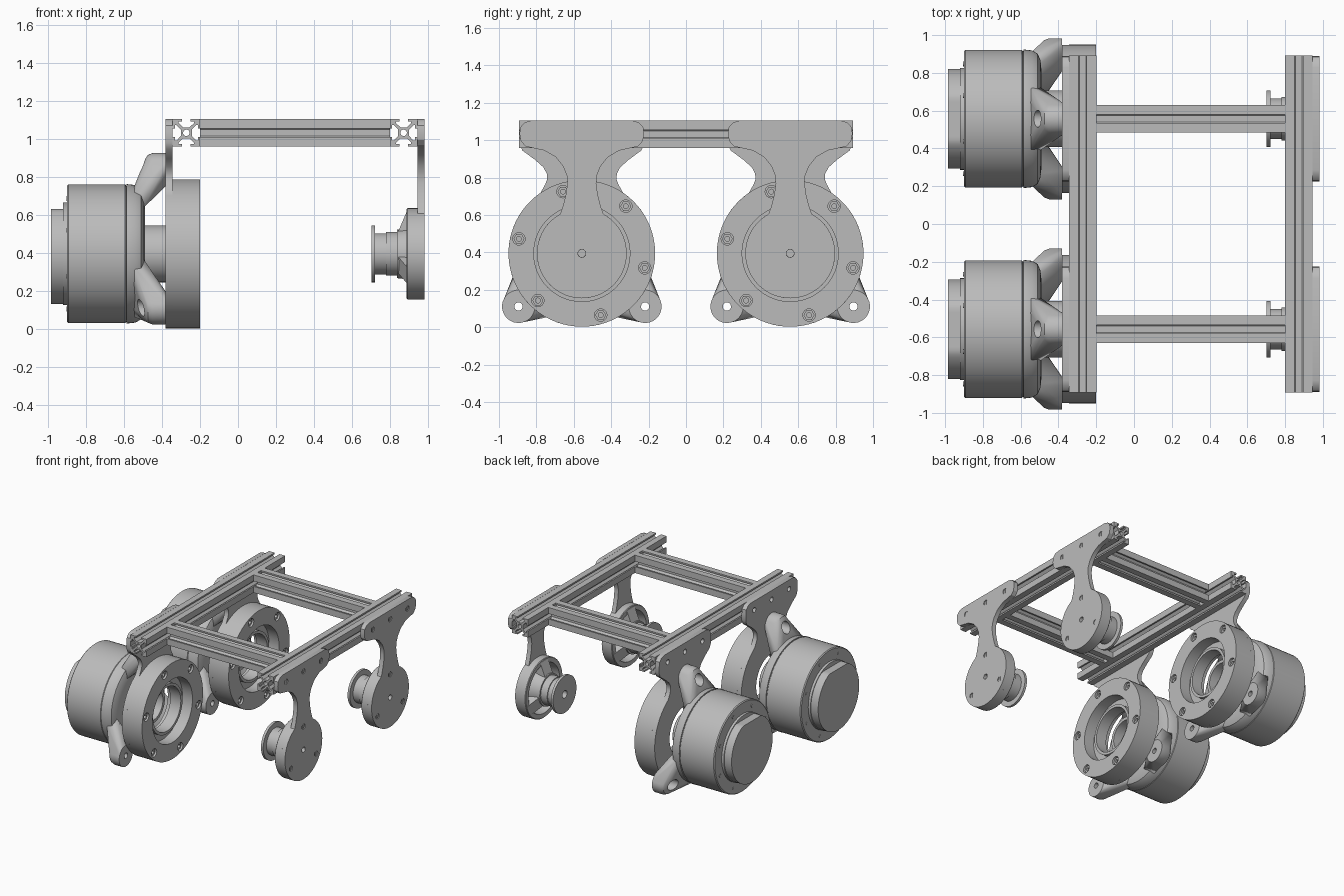
import bpy, bmesh, math
from mathutils import Matrix, Vector

if "Cube" in bpy.data.objects:
    bpy.data.objects.remove(bpy.data.objects["Cube"])

metal = bpy.data.materials.new("grey_metal")
metal.use_nodes = True
GREY = (0.5, 0.5, 0.5, 1)
metal.diffuse_color = GREY
metal.node_tree.nodes["Principled BSDF"].inputs["Base Color"].default_value = GREY

AXLE_Z = 0.395
SIDES = (("front", -0.557), ("rear", 0.557))
ALONG_X = Matrix(((0, 0, 1, 0), (1, 0, 0, 0), (0, 1, 0, 0), (0, 0, 0, 1)))
ALONG_Y = ALONG_X @ ALONG_X


def activate(obj):
    bpy.ops.object.select_all(action='DESELECT')
    obj.select_set(True)
    bpy.context.view_layer.objects.active = obj


def smooth(obj):
    activate(obj)
    bpy.ops.object.shade_smooth_by_angle(angle=math.radians(32))


def from_bmesh(name, bm, loc):
    bmesh.ops.remove_doubles(bm, verts=bm.verts, dist=1e-5)
    bmesh.ops.recalc_face_normals(bm, faces=bm.faces)
    mesh = bpy.data.meshes.new(name)
    bm.to_mesh(mesh)
    bm.free()
    mesh.materials.append(metal)
    obj = bpy.data.objects.new(name, mesh)
    obj.location = loc
    bpy.context.collection.objects.link(obj)
    smooth(obj)
    return obj


def circle(r, u=0, v=0, n=72, phase=0):
    return [(u + r * math.cos(phase + math.tau * i / n),
             v + r * math.sin(phase + math.tau * i / n)) for i in range(n)]


def polar(r, deg):
    return r * math.cos(math.radians(deg)), r * math.sin(math.radians(deg))


def plate(name, loops, start, end, centre, axes=ALONG_X):
    """Extrude an outline with holes between two stations along an axis."""
    cu = bpy.data.curves.new(name, 'CURVE')
    cu.dimensions, cu.fill_mode = '2D', 'BOTH'
    cu.extrude = (end - start) / 2
    for loop in loops:
        s = cu.splines.new('POLY')
        s.points.add(len(loop) - 1)
        for p, (u, v) in zip(s.points, loop):
            p.co = (u, v, 0, 1)
        s.use_cyclic_u = True
    tmp = bpy.data.objects.new(name, cu)
    bpy.context.collection.objects.link(tmp)
    bpy.context.view_layer.update()
    mesh = bpy.data.meshes.new_from_object(
        tmp.evaluated_get(bpy.context.evaluated_depsgraph_get()))
    bm = bmesh.new()
    bm.from_mesh(mesh)
    bpy.data.objects.remove(tmp)
    bpy.data.meshes.remove(mesh)
    bm.transform(axes @ Matrix.Translation((0, 0, (start + end) / 2)))
    return from_bmesh(name, bm, centre)


def revolve(name, profile, centre, steps=72):
    """Spin a closed (x, radius) profile round the x axis."""
    bm = bmesh.new()
    vs = [bm.verts.new((x, 0, r)) for x, r in profile]
    es = [bm.edges.new((a, b)) for a, b in zip(vs, vs[1:] + vs[:1])]
    bmesh.ops.spin(bm, geom=vs + es, cent=(0, 0, 0), axis=(1, 0, 0),
                   angle=math.tau, steps=steps)
    bmesh.ops.dissolve_degenerate(bm, edges=bm.edges, dist=1e-6)
    return from_bmesh(name, bm, centre)


def hull(name, points, centre):
    bm = bmesh.new()
    for p in points:
        bm.verts.new(p)
    res = bmesh.ops.convex_hull(bm, input=bm.verts)
    bmesh.ops.delete(bm, geom=[v for v in res["geom_interior"] if isinstance(v, bmesh.types.BMVert)],
                     context='VERTS')
    return from_bmesh(name, bm, centre)


def cut(obj, cutter):
    mod = obj.modifiers.new("hole", 'BOOLEAN')
    mod.operation, mod.solver, mod.object = 'DIFFERENCE', 'EXACT', cutter
    activate(obj)
    bpy.ops.object.modifier_apply(modifier=mod.name)
    bpy.data.objects.remove(cutter)
    smooth(obj)


def bracket_outline(side, r):
    """Mirrored hanger: tab and neck points, closed by an arc round the axle."""
    half = [(u, z - AXLE_Z) for u, z in side]
    a = math.atan2(half[-1][1], half[-1][0])
    sweep = math.pi + 2 * a
    arc = [(r * math.cos(a - sweep * i / 60), r * math.sin(a - sweep * i / 60))
           for i in range(1, 60)]
    return half + arc + [(-u, v) for u, v in reversed(half)]


def screw(name, x, r, u, v, centre):
    plate(name, [circle(r, u, v, 24)], x - 0.02, x - 0.006, centre)
    bar = [(u - 0.004, v - r), (u + 0.004, v - r), (u + 0.004, v + r), (u - 0.004, v + r)]
    plate(name + "_slot", [bar], x - 0.006, x - 0.002, centre)


# Slotted aluminium frame
quadrant = [(4, 2.4), (7, 5.5), (8.3, 5.5), (8.3, 3), (10, 3), (10, 10),
            (3, 10), (3, 8.3), (5.5, 8.3), (5.5, 7), (2.4, 4)]
section, MM = [], 0.00725
for turn in range(4):
    for u, v in quadrant:
        for _ in range(turn):
            u, v = -v, u
        section.append((u * MM, v * MM))
rail_loops = [section, circle(0.017, n=24)]
RAIL_Z = 1.032
for name, x in (("motor_side_rail", -0.272), ("idler_side_rail", 0.872)):
    plate(name, rail_loops, -0.892, 0.892, (x, 0, RAIL_Z), ALONG_Y)
for name, y in SIDES:
    plate(name + "_crossbar", rail_loops, -0.2, 0.8, (0, y, RAIL_Z))

# Hanger silhouettes, from the top tab down to the disc
tab = [(0.27, 1.105), (0.305, 1.095), (0.328, 1.07), (0.333, 1.035)]
idler_side = tab + [(0.326, 0.995), (0.3, 0.967), (0.26, 0.958), (0.2, 0.945), (0.14, 0.91),
                    (0.1, 0.86), (0.08, 0.81), (0.077, 0.77), (0.085, 0.71), (0.1, 0.65), (0.115, 0.606)]
motor_side = tab + [(0.333, 0.98), (0.318, 0.945), (0.25, 0.895), (0.205, 0.855), (0.187, 0.82),
                    (0.186, 0.79), (0.195, 0.765), (0.22, 0.72)]
tab_holes = [(u, RAIL_Z - AXLE_Z) for u in (-0.223, 0, 0.223)]
disc_screws = [polar(0.187, d) for d in (90, 210, 330)]
nut_spots = [polar(0.345, d) for d in range(-13, 347, 60)]

for side, y in SIDES:
    c = (0, y, AXLE_Z)

    # Motor housing and flat-topped end cap
    revolve(side + "_motor_body", [(-0.9, 0), (-0.9, 0.358), (-0.893, 0.365), (-0.594, 0.365),
                                   (-0.588, 0.358), (-0.58, 0.358), (-0.58, 0)], c)
    revolve(side + "_cap_base", [(-0.92, 0), (-0.92, 0.27), (-0.895, 0.27), (-0.895, 0)], c)
    cap = [(u, min(v, 0.235)) for u, v in circle(0.264)]
    plate(side + "_end_cap", [cap], -0.985, -0.91, c)
    for i in range(8):
        plate(side + "_cover_screw", [circle(0.012, *polar(0.315, 45 * i + 22), 12)], -0.904, -0.89, c)

    # Spider: shoulder, hub tube and three drilled legs
    revolve(side + "_spider_shoulder", [(-0.586, 0.367), (-0.54, 0.362), (-0.51, 0.345), (-0.495, 0.31),
                                        (-0.49, 0.26), (-0.49, 0.12), (-0.586, 0.12)], c)
    revolve(side + "_hub_tube", [(-0.5, 0.15), (-0.375, 0.15), (-0.37, 0.145), (-0.37, 0.12), (-0.5, 0.12)], c)
    for angle in (90, 220, 320):
        pts = []
        for x, r in ((-0.382, 0.088), (-0.45, 0.088), (-0.475, 0.078), (-0.487, 0.06)):
            pts += [(x, u, v) for u, v in circle(r, 0.442, 0, 32)]
        for sy in (-1, 1):
            pts += [(-0.55, 0.31, sy * 0.17), (-0.55, 0.2, sy * 0.17), (-0.5, 0.24, sy * 0.17),
                    (-0.55, 0.345, sy * 0.09)]
        turn = Matrix.Rotation(math.radians(angle), 4, 'X')
        leg = hull(side + "_spider_leg", [turn @ Vector(p) for p in pts], c)
        u, v = polar(0.442, angle)
        cut(leg, revolve("leg_drill", [(-0.7, 0), (-0.7, 0.045), (-0.44, 0.045), (-0.44, 0.022),
                                       (-0.3, 0.022), (-0.3, 0)], (0, y + u, AXLE_Z + v), 32))

    # Motor hanger plate and bearing ring with recessed nuts
    plate(side + "_motor_hanger", [bracket_outline(motor_side, 0.392), circle(0.2)] +
          [circle(0.02, u, v, 24) for u, v in tab_holes], -0.382, -0.345, c)
    plate(side + "_ring_back", [circle(0.392), circle(0.2)], -0.345, -0.29, c)
    plate(side + "_ring_front", [circle(0.392), circle(0.257)] +
          [circle(0.033, u, v, 24) for u, v in nut_spots], -0.29, -0.2, c)
    revolve(side + "_bearing_race", [(-0.345, 0.2), (-0.25, 0.2), (-0.25, 0.178), (-0.345, 0.178)], c)
    for u, v in nut_spots:
        plate(side + "_ring_nut", [circle(0.029, u, v, 6), circle(0.013, u, v, 16)], -0.29, -0.212, c)

    # Idler hanger with screws
    holes = [circle(0.021, u, v, 24) for u, v in tab_holes + disc_screws + [(0, 0)]]
    plate(side + "_idler_hanger", [bracket_outline(idler_side, 0.24)] + holes, 0.945, 0.981, c)
    for u, v in tab_holes + disc_screws:
        screw(side + "_hanger_screw", 0.981, 0.021, u, v, c)

    # Idler cup: rim, boss, ribs
    revolve(side + "_idler_rim", [(0.887, 0.235), (0.892, 0.24), (0.946, 0.24), (0.946, 0.19), (0.887, 0.2)], c)
    revolve(side + "_idler_boss", [(0.838, 0.02), (0.838, 0.128), (0.9, 0.135), (0.946, 0.15), (0.946, 0.02)], c)
    for angle in (90, 210, 330):
        turn = Matrix.Rotation(math.radians(angle), 4, 'X')
        rib = [(x, r, s * 0.05) for s in (-1, 1)
               for x, r in ((0.84, 0.11), (0.887, 0.22), (0.946, 0.22), (0.946, 0.11))]
        hull(side + "_idler_rib", [turn @ Vector(p) for p in rib], c)

    # Flanged idler pulley
    revolve(side + "_idler_pulley", [(0.702, 0.03), (0.702, 0.15), (0.722, 0.15), (0.722, 0.108), (0.78, 0.108),
                                     (0.78, 0.115), (0.84, 0.115), (0.84, 0.03)], c)
